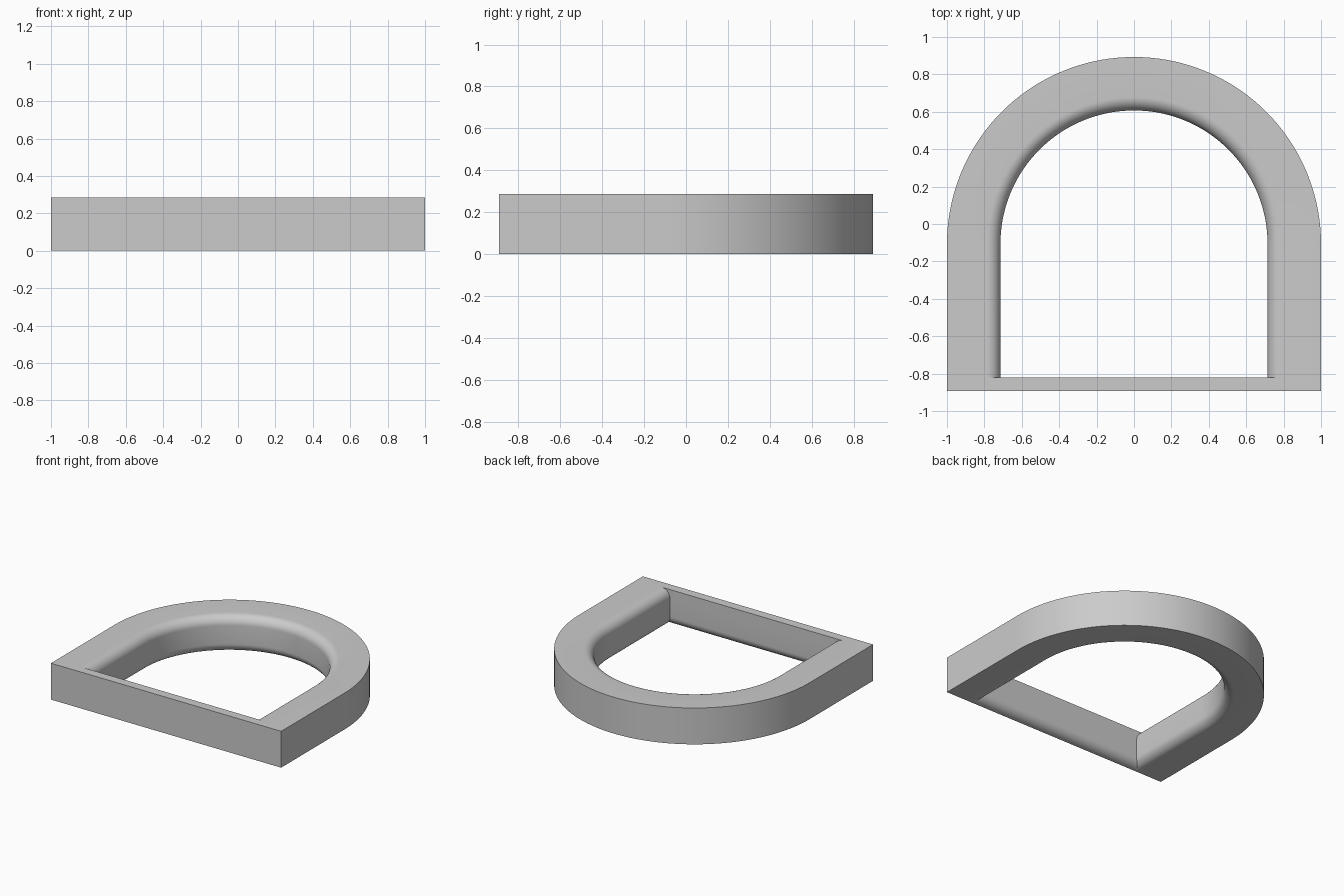
import bpy, bmesh, math

if "Cube" in bpy.data.objects:
    bpy.data.objects.remove(bpy.data.objects["Cube"])

U = 1 / 7                 # one unit: outer radius is 7, opening radius is 5
HEIGHT = 2 * U
FILLET = 0.5 * U
CENTRE_Y = -0.75 * U      # centre of the half-circle
FRONT_Y = -6.25 * U
BAR_Y = FRONT_Y + 0.5 * U  # inner wall of the thin front bar
ARC, STEPS = 72, 10


def ring(bm, radius, front_y, z):
    """Arch-shaped loop: half-circle closed by two straight legs and a front edge."""
    pts = [(radius * math.cos(math.pi * i / ARC),
            CENTRE_Y + radius * math.sin(math.pi * i / ARC), z) for i in range(ARC + 1)]
    pts += [(-radius, front_y, z), (radius, front_y, z)]
    return [bm.verts.new(p) for p in pts]


# cross-section as (radius, front edge y, height), running around the frame
section = [(7 * U, FRONT_Y, HEIGHT), (7 * U, FRONT_Y, 0)]
# lower inner rounding, mitred along legs and front bar
for i in range(STEPS + 1):
    a = math.pi / 2 * i / STEPS
    out = FILLET * (1 - math.sin(a))
    section.append((5 * U + out, BAR_Y - out * 0.985, FILLET * (1 - math.cos(a))))
# upper inner rounding, on the arch and legs only; the bar wall stays straight
for i in range(STEPS + 1):
    a = math.pi / 2 * i / STEPS
    section.append((5 * U + FILLET * (1 - math.cos(a)), BAR_Y,
                    HEIGHT - FILLET * (1 - math.sin(a))))

bm = bmesh.new()
rings = [ring(bm, *s) for s in section]
n = len(rings[0])
for k, lower in enumerate(rings):
    upper = rings[(k + 1) % len(rings)]
    for i in range(n):
        j = (i + 1) % n
        bm.faces.new((lower[i], lower[j], upper[j], upper[i]))
bmesh.ops.recalc_face_normals(bm, faces=bm.faces)

mesh = bpy.data.meshes.new("arched_frame")
bm.to_mesh(mesh)
bm.free()
frame = bpy.data.objects.new("arched_frame", mesh)
bpy.context.collection.objects.link(frame)

grey = bpy.data.materials.new("light grey")
grey.diffuse_color = (0.6, 0.6, 0.6, 1)
grey.use_nodes = True
grey.node_tree.nodes["Principled BSDF"].inputs["Base Color"].default_value = grey.diffuse_color
mesh.materials.append(grey)

# smooth curves, sharp rims
bpy.context.view_layer.objects.active = frame
frame.select_set(True)
bpy.ops.object.shade_smooth_by_angle(angle=math.radians(30))
